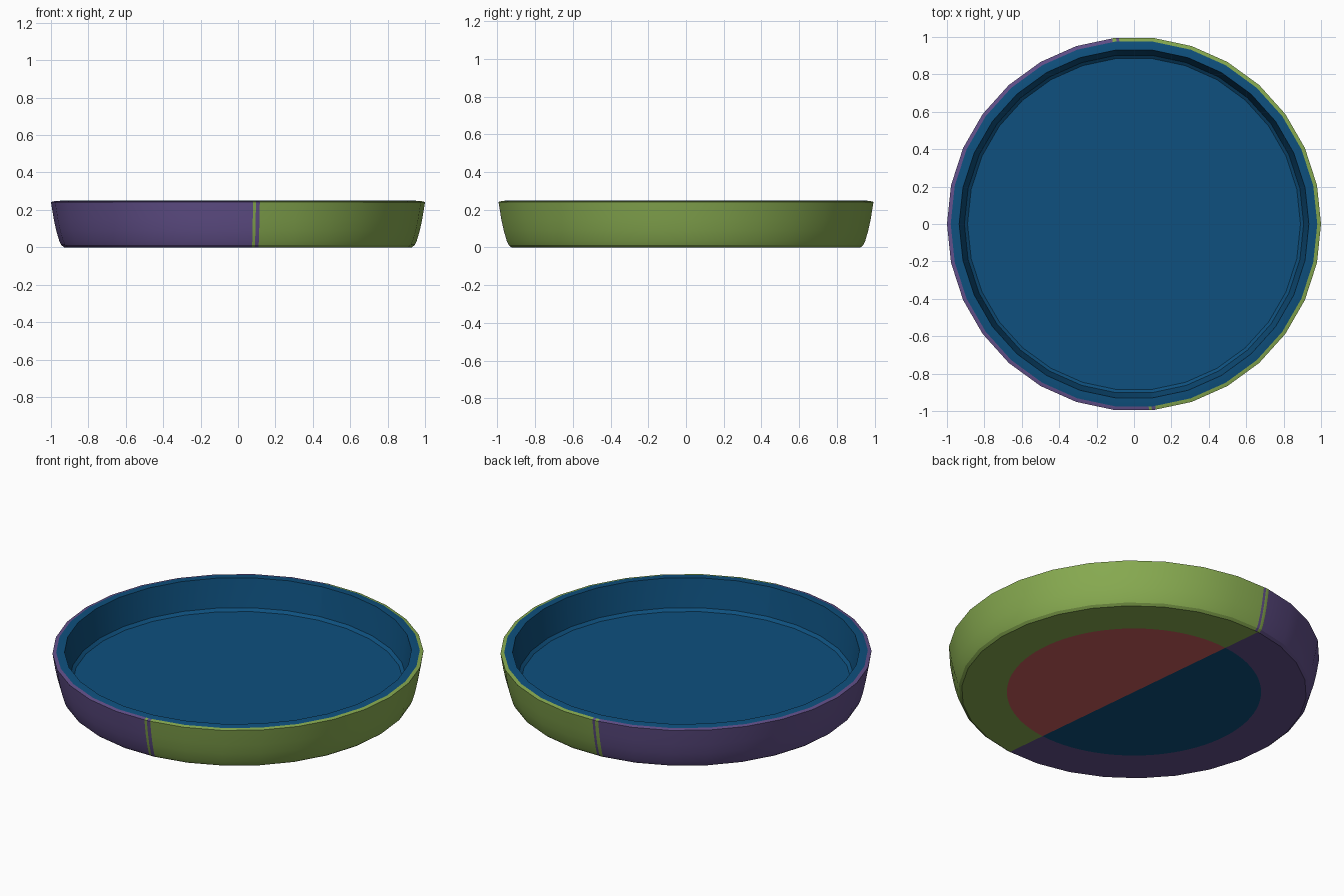
import bpy, bmesh, math

if "Cube" in bpy.data.objects:
    bpy.data.objects.remove(bpy.data.objects["Cube"])

SIDES = 30
STEP = 360 / SIDES


def material(name, rgb):
    m = bpy.data.materials.new(name)
    lin = [((c / 255 + 0.055) / 1.055) ** 2.4 if c > 10 else c / 255 / 12.92 for c in rgb]
    m.diffuse_color = (*lin, 1)
    m.use_nodes = True
    m.node_tree.nodes["Principled BSDF"].inputs["Base Color"].default_value = m.diffuse_color
    return m


GREEN, PURPLE, BLUE, RED = range(4)
MATS = [material("leaf green", (135, 170, 80)), material("violet", (98, 80, 138)),
        material("deep blue", (14, 80, 126)), material("brick red", (203, 93, 93))]


def on_polygon(r, deg):
    """Point on the 30-sided outline with corner radius r."""
    off = deg % STEP - STEP / 2
    rr = r * math.cos(math.radians(STEP / 2)) / math.cos(math.radians(off))
    return rr * math.cos(math.radians(deg)), rr * math.sin(math.radians(deg))


def on_circle(r, deg):
    return r * math.cos(math.radians(deg)), r * math.sin(math.radians(deg))


def lathe(name, rings, angles, colour):
    """rings: (radius, z, outline function), radius 0 closes at a centre point."""
    bm = bmesh.new()
    n = len(angles)
    rows = []
    for r, z, shape in rings:
        if r == 0:
            rows.append([bm.verts.new((0, 0, z))] * n)
        else:
            rows.append([bm.verts.new((*shape(r, a), z)) for a in angles])
    for k in range(len(rows) - 1):
        for i in range(n):
            j = (i + 1) % n
            quad = [rows[k][i], rows[k][j], rows[k + 1][j], rows[k + 1][i]]
            f = bm.faces.new(list(dict.fromkeys(quad)))
            end = angles[j] if j else 360
            f.material_index = colour(k, (angles[i] + end) / 2)
    me = bpy.data.meshes.new(name)
    bm.to_mesh(me)
    bm.free()
    for m in MATS:
        me.materials.append(m)
    ob = bpy.data.objects.new(name, me)
    bpy.context.collection.objects.link(ob)
    bpy.ops.object.select_all(action='DESELECT')
    ob.select_set(True)
    bpy.context.view_layer.objects.active = ob
    bpy.ops.object.shade_smooth_by_angle(angle=math.radians(25))
    return ob


# Dish wall, lip and floor, with narrow seam strips at two opposite places
SEAM = [94.6, 95.5, 96.7]
cuts = SEAM + [a + 180 for a in SEAM]
wall_angles = sorted([i * STEP for i in range(SIDES)] + cuts)
profile = [(0.93, 0), (0.945, 0.012), (0.956, 0.035), (0.972, 0.09), (0.985, 0.15),
           (1.0, 0.242), (0.98, 0.247), (0.935, 0.25),
           (0.922, 0.17), (0.907, 0.085), (0.89, 0.07), (0, 0.07)]
OUTER_BANDS = 6


def wall_colour(band, deg):
    if band >= OUTER_BANDS:
        return BLUE
    crossed = sum(deg > c for c in cuts)
    return PURPLE if crossed % 2 else GREEN


lathe("dish", [(r, z, on_polygon) for r, z in profile], wall_angles, wall_colour)

# Underside: two-coloured ring around a two-coloured round centre
def base_colour(band, deg):
    left = 96 < deg < 276
    return (BLUE if left else RED) if band == 0 else (PURPLE if left else GREEN)


lathe("underside", [(0, 0, on_circle), (0.685, 0, on_circle), (0.93, 0, on_polygon)],
      [i * 4 for i in range(90)], base_colour)

# Face the underside downwards
me = bpy.data.objects["underside"].data
if me.polygons[0].normal.z > 0:
    me.flip_normals()
